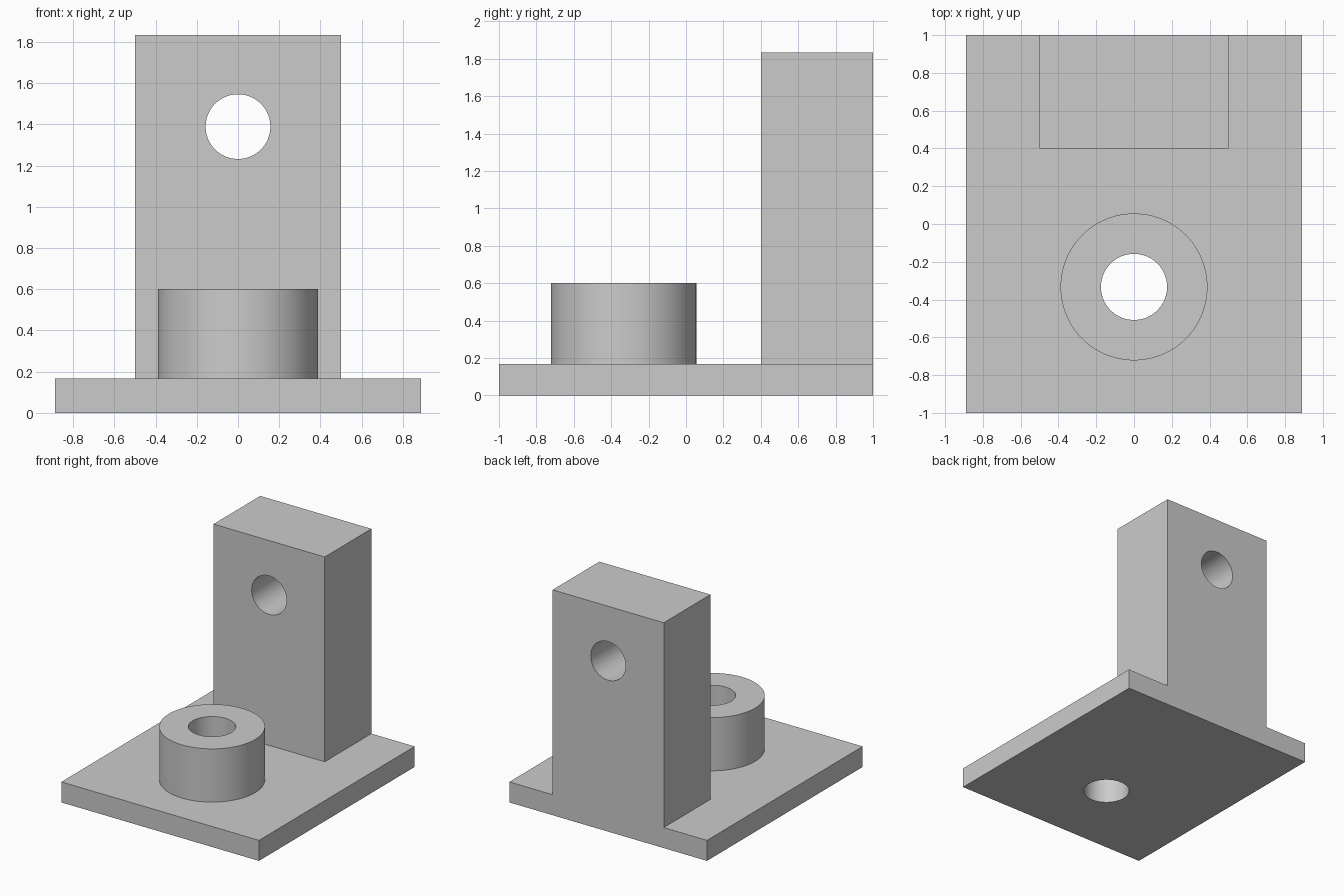
import bpy
import math

old = bpy.data.objects.get("Cube")
if old:
    bpy.data.objects.remove(old, do_unlink=True)

# Main sizes
BASE_TOP = 0.167
BOSS_Y = -0.333

grey = bpy.data.materials.new("light_grey")
grey.use_nodes = True
grey.diffuse_color = (0.6, 0.6, 0.6, 1)
grey.node_tree.nodes["Principled BSDF"].inputs["Base Color"].default_value = (0.6, 0.6, 0.6, 1)


def finish(name):
    ob = bpy.context.object
    ob.name = name
    bpy.ops.object.transform_apply(location=True, rotation=True, scale=True)
    ob.data.materials.append(grey)
    return ob


def box(name, low, high):
    bpy.ops.mesh.primitive_cube_add(size=1, location=[(a + b) / 2 for a, b in zip(low, high)])
    bpy.context.object.scale = [b - a for a, b in zip(low, high)]
    return finish(name)


def cylinder(name, radius, depth, location, tilt=0):
    bpy.ops.mesh.primitive_cylinder_add(vertices=96, radius=radius, depth=depth,
                                        location=location, rotation=(tilt, 0, 0))
    return finish(name)


def combine(target, tool, operation):
    """Apply a boolean and discard its tool."""
    mod = target.modifiers.new(operation.lower(), 'BOOLEAN')
    mod.operation = operation
    mod.solver = 'EXACT'
    mod.object = tool
    bpy.context.view_layer.objects.active = target
    bpy.ops.object.modifier_apply(modifier=mod.name)
    bpy.data.objects.remove(tool, do_unlink=True)


# Base plate with upright block and round boss
bracket = box("bracket", (-0.889, -1, 0), (0.889, 1, BASE_TOP))
upright = box("upright_block", (-0.5, 0.4, BASE_TOP / 2), (0.5, 1, 1.833))
boss = cylinder("round_boss", 0.389, 0.5, (0, BOSS_Y, 0.35))
for part in (upright, boss):
    combine(bracket, part, 'UNION')

# Through holes in the boss and the upright
boss_hole = cylinder("boss_hole_cutter", 0.175, 2, (0, BOSS_Y, 0.3))
upright_hole = cylinder("upright_hole_cutter", 0.157, 1, (0, 0.7, 1.389), math.pi / 2)
for cutter in (boss_hole, upright_hole):
    combine(bracket, cutter, 'DIFFERENCE')

# Smooth the round walls and keep the edges crisp
bpy.ops.object.select_all(action='DESELECT')
bracket.select_set(True)
bpy.context.view_layer.objects.active = bracket
bpy.ops.object.shade_smooth_by_angle(angle=math.radians(30))
